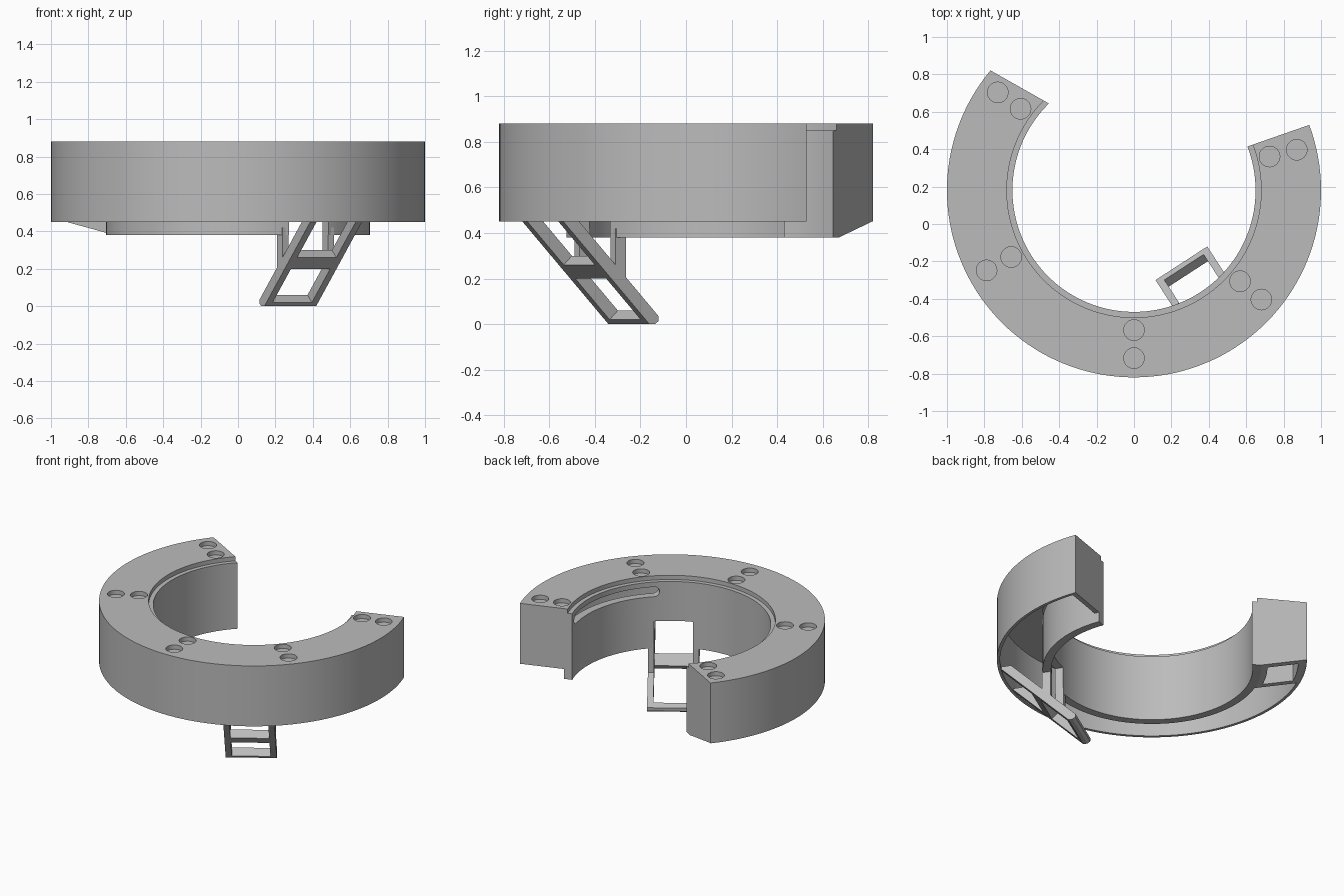
import bpy, bmesh
from math import radians, degrees, acos, cos, sin
from mathutils import Matrix, Vector

if "Cube" in bpy.data.objects:
    bpy.data.objects.remove(bpy.data.objects["Cube"], do_unlink=True)

CY = 0.18  # ring centre on y

grey = bpy.data.materials.new("light_grey")
grey.use_nodes = True
grey.diffuse_color = (0.5, 0.5, 0.5, 1)
grey.node_tree.nodes["Principled BSDF"].inputs["Base Color"].default_value = (0.5, 0.5, 0.5, 1)


def finish(name, bm):
    bmesh.ops.recalc_face_normals(bm, faces=bm.faces)
    mesh = bpy.data.meshes.new(name)
    bm.to_mesh(mesh)
    bm.free()
    mesh.materials.append(grey)
    obj = bpy.data.objects.new(name, mesh)
    bpy.context.collection.objects.link(obj)
    return obj


def loft(name, rings):
    """Solid skinned through matching closed rings of points."""
    bm = bmesh.new()
    rows = [[bm.verts.new(p) for p in ring] for ring in rings]
    n = len(rows[0])
    for a, b in zip(rows, rows[1:]):
        for i in range(n):
            j = (i + 1) % n
            bm.faces.new((a[i], a[j], b[j], b[i]))
    bm.faces.new(rows[0])
    bm.faces.new(rows[-1])
    return finish(name, bm)


def polar(r, angle, z):
    return Vector((r * cos(radians(angle)), CY + r * sin(radians(angle)), z))


def sweep(name, profile, start, end, steps):
    """Turn an (r, z) profile about the ring axis; the end angles depend on r."""
    return loft(name, [[polar(r, start(r) + (end(r) - start(r)) * k / steps, z)
                        for r, z in profile] for k in range(steps + 1)])


def left_end(offset):
    return lambda r: 60.5 + degrees(acos(offset / r))


def right_end(offset):
    return lambda r: 469.2 - degrees(acos(offset / r))


# Bracket frame: u across, v outward from the ring axis
V = Vector((cos(radians(-57)), sin(radians(-57)), 0))
U = Vector((-V.y, V.x, 0))


def bracket_prism(name, profile, u0, u1):
    return loft(name, [[Vector((0, CY, z)) + V * v + U * u for v, z in profile]
                       for u in (u0, u1)])


def cylinder(name, radius, depth, matrix):
    bm = bmesh.new()
    bmesh.ops.create_cone(bm, cap_ends=True, segments=32, radius1=radius,
                          radius2=radius, depth=depth, matrix=matrix)
    return finish(name, bm)


def cut(target, cutter):
    mod = target.modifiers.new("cut", "BOOLEAN")
    mod.operation = "DIFFERENCE"
    mod.solver = "EXACT"
    mod.object = cutter
    cutter.hide_render = True
    bpy.context.view_layer.update()
    graph = bpy.context.evaluated_depsgraph_get()
    mesh = bpy.data.meshes.new_from_object(target.evaluated_get(graph))
    target.modifiers.clear()
    target.data = mesh
    bpy.data.objects.remove(cutter, do_unlink=True)


# Hollow ring shell, open below, with a ledge around the inner top edge
shell = sweep("ring_shell",
              [(0.68, 0.88), (1, 0.88), (1, 0.45), (0.98, 0.45), (0.98, 0.82),
               (0.705, 0.82), (0.705, 0.38), (0.65, 0.38), (0.65, 0.85), (0.68, 0.85)],
              left_end(0.18), right_end(0.022), 96)

# Round pockets in pairs on the top
for angle in (144.3, 208.5, 270, 319.4, 374):
    for r in (0.747, 0.897):
        cut(shell, cylinder("pocket", 0.055, 0.06,
                            Matrix.Translation(polar(r, angle, 0.88))))

# Long rounded slot high in the inner wall
SLOT_Z, SLOT_H = 0.78, 0.035
cut(shell, sweep("slot", [(0.6, SLOT_Z - SLOT_H), (0.76, SLOT_Z - SLOT_H),
                          (0.76, SLOT_Z + SLOT_H), (0.6, SLOT_Z + SLOT_H)],
                 lambda r: -46, lambda r: 14, 24))
for angle in (-46, 14):
    turn = Matrix.Rotation(radians(angle), 4, "Z") @ Matrix.Rotation(radians(90), 4, "Y")
    cut(shell, cylinder("slot_end", SLOT_H, 0.16,
                        Matrix.Translation(polar(0.68, angle, SLOT_Z)) @ turn))

# Opening in the inner wall behind the bracket
cut(shell, bracket_prism("notch", [(0.58, 0.3), (0.75, 0.3), (0.75, 0.57), (0.58, 0.57)],
                         -0.125, 0.125))

# Wall closing the right end
end_wall = sweep("end_wall", [(0.7, 0.45), (0.985, 0.45), (0.985, 0.83), (0.7, 0.83)],
                 right_end(-0.01), right_end(0.022), 2)

# Hollow block with a sloping underside at the left end
block = sweep("end_block", [(0.7, 0.38), (0.99, 0.45), (0.99, 0.83), (0.7, 0.83)],
              left_end(0.18), left_end(-0.12), 12)
cut(block, sweep("block_hollow", [(0.745, 0.3), (0.945, 0.3), (0.945, 0.8), (0.745, 0.8)],
                 left_end(0.14), left_end(-0.08), 12))

# Sloping bracket frame with two posts up to the inner wall
HALF, BAR = 0.165, 0.04
parts = [shell, end_wall, block]
for side, s in (("left", 1), ("right", -1)):
    parts.append(bracket_prism(side + "_bracket_rail",
                               [(0.513, 0), (0.485, 0), (0.467, 0.012), (0.465, 0.035),
                                (0.9, 0.47), (0.983, 0.47)],
                               s * HALF, s * (HALF - BAR)))
    parts.append(bracket_prism(side + "_bracket_post",
                               [(0.635, 0.2), (0.69, 0.255), (0.69, 0.42), (0.635, 0.42)],
                               s * HALF, s * (HALF - BAR)))
INNER = HALF - BAR
parts.append(bracket_prism("bracket_foot_bar",
                           [(0.513, 0), (0.485, 0), (0.467, 0.012), (0.465, 0.035),
                            (0.49, 0.06), (0.533, 0.02)], -INNER, INNER))
parts.append(bracket_prism("bracket_cross_bar",
                           [(0.713, 0.2), (0.773, 0.26), (0.73, 0.3), (0.67, 0.24)],
                           -INNER, INNER))

# Smooth curved walls, keep edges sharp
bpy.ops.object.select_all(action="DESELECT")
for obj in parts:
    obj.select_set(True)
bpy.context.view_layer.objects.active = shell
bpy.ops.object.shade_smooth_by_angle(angle=radians(25))
